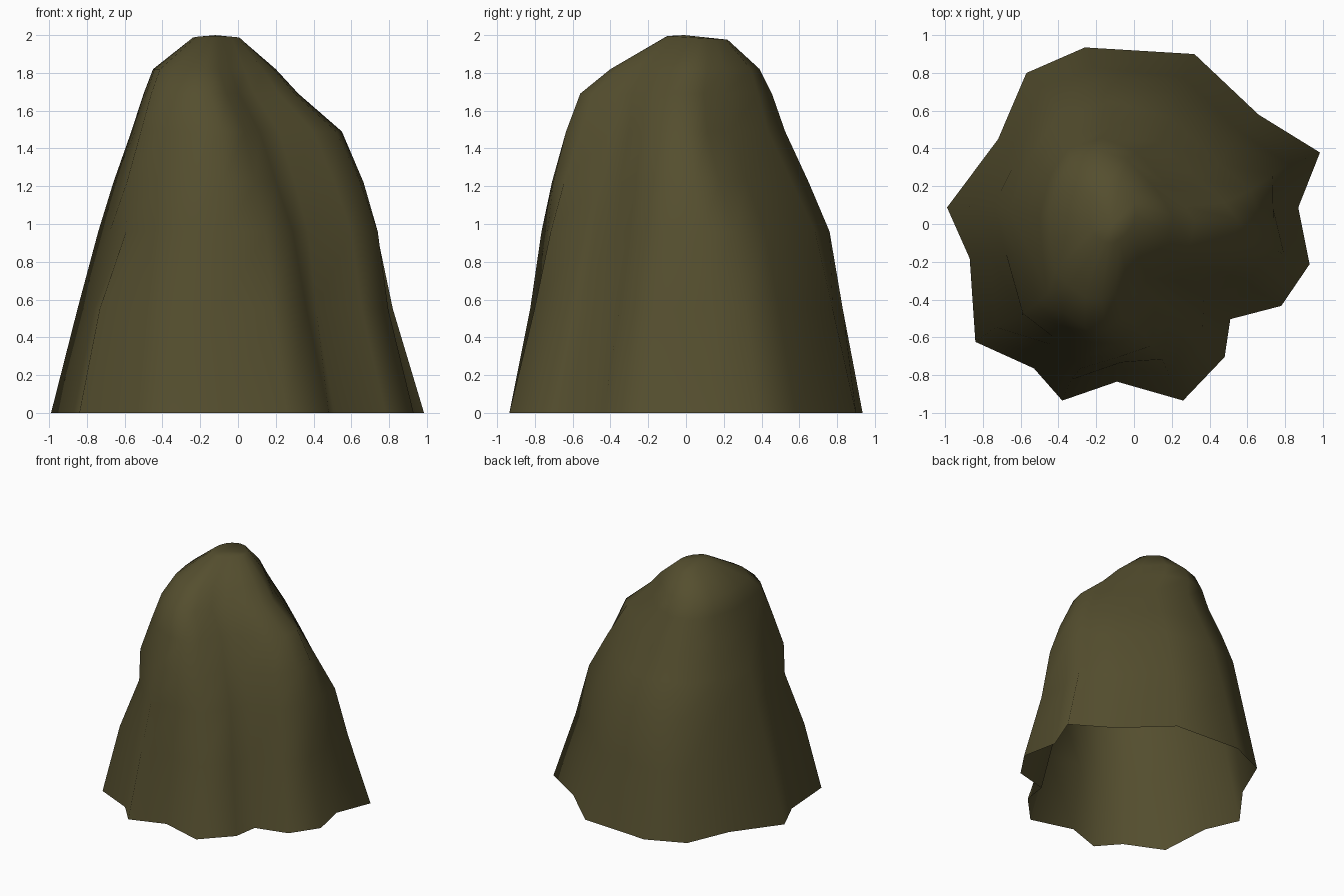
import bpy, bmesh

if "Cube" in bpy.data.objects:
    bpy.data.objects.remove(bpy.data.objects["Cube"])

# Matching 18-point outlines: the ground line and the shoulder near z = 1.5
BASE = [(-.99, .09), (-.87, -.18), (-.84, -.62), (-.53, -.76), (-.38, -.93), (-.09, -.83),
        (.26, -.93), (.48, -.70), (.51, -.50), (.78, -.43), (.93, -.21), (.87, .09),
        (.985, .38), (.66, .58), (.32, .90), (-.26, .935), (-.57, .80), (-.72, .45)]
SHOULDER = [(-.55, .06), (-.53, -.15), (-.50, -.41), (-.38, -.52), (-.23, -.61), (-.08, -.62),
            (.04, -.54), (.12, -.38), (.22, -.29), (.40, -.22), (.52, -.10), (.55, .03),
            (.48, .12), (.35, .24), (.14, .44), (-.10, .53), (-.35, .47), (-.48, .30)]

# Height, blend from base to shoulder, rounding, then x and y limits of the ring
LEVELS = [(0, 0, 0, -.99, .985, -.935, .935),
          (.55, .32, 0, -.85, .82, -.825, .83),
          (.96, .64, 0, -.74, .74, -.765, .76),
          (1.22, .85, 0, -.66, .665, -.71, .65),
          (1.49, 1, 0, -.565, .55, -.635, .525),
          (1.69, 1, .1, -.50, .32, -.56, .455),
          (1.82, 1, .3, -.45, .20, -.40, .39),
          (1.995, 1, .8, -.24, .01, -.10, .22)]


def fit(values, low, high):
    a, b = min(values), max(values)
    return [low + (v - a) * (high - low) / (b - a) for v in values]


def ring(t, rounding, x0, x1, y0, y1):
    us = fit([p[0] * (1 - t) + q[0] * t for p, q in zip(BASE, SHOULDER)], -1, 1)
    vs = fit([p[1] * (1 - t) + q[1] * t for p, q in zip(BASE, SHOULDER)], -1, 1)
    k = [1 - rounding + rounding / (u * u + v * v) ** .5 for u, v in zip(us, vs)]
    xs = fit([u * s for u, s in zip(us, k)], x0, x1)
    ys = fit([v * s for v, s in zip(vs, k)], y0, y1)
    return list(zip(xs, ys))


# Rock: rings lofted upward, closed at the summit and open underneath
bm = bmesh.new()
rings = [[bm.verts.new((x, y, z)) for x, y in ring(*spec)] for z, *spec in LEVELS]
# Pinch the front left corner at mid height
rings[2][2].co.x += .055
rings[2][2].co.y += .02
# Tilt the top ring down toward the back
for v in rings[-1]:
    v.co.z -= .06 * (v.co.y + .10)
n = len(BASE)
for low, high in zip(rings, rings[1:]):
    for i in range(n):
        j = (i + 1) % n
        bm.faces.new((low[i], low[j], high[j], high[i]))
summit = bm.verts.new((-.12, -.01, 2.0))
for i in range(n):
    bm.faces.new((rings[-1][i], rings[-1][(i + 1) % n], summit))
for face in bm.faces:
    face.smooth = True

mesh = bpy.data.meshes.new("rock")
bm.to_mesh(mesh)
bm.free()
stone = bpy.data.materials.new("olive stone")
stone.diffuse_color = (.09, .077, .028, 1)
stone.use_nodes = True
stone.node_tree.nodes["Principled BSDF"].inputs["Base Color"].default_value = stone.diffuse_color
mesh.materials.append(stone)
bpy.context.collection.objects.link(bpy.data.objects.new("rock", mesh))
